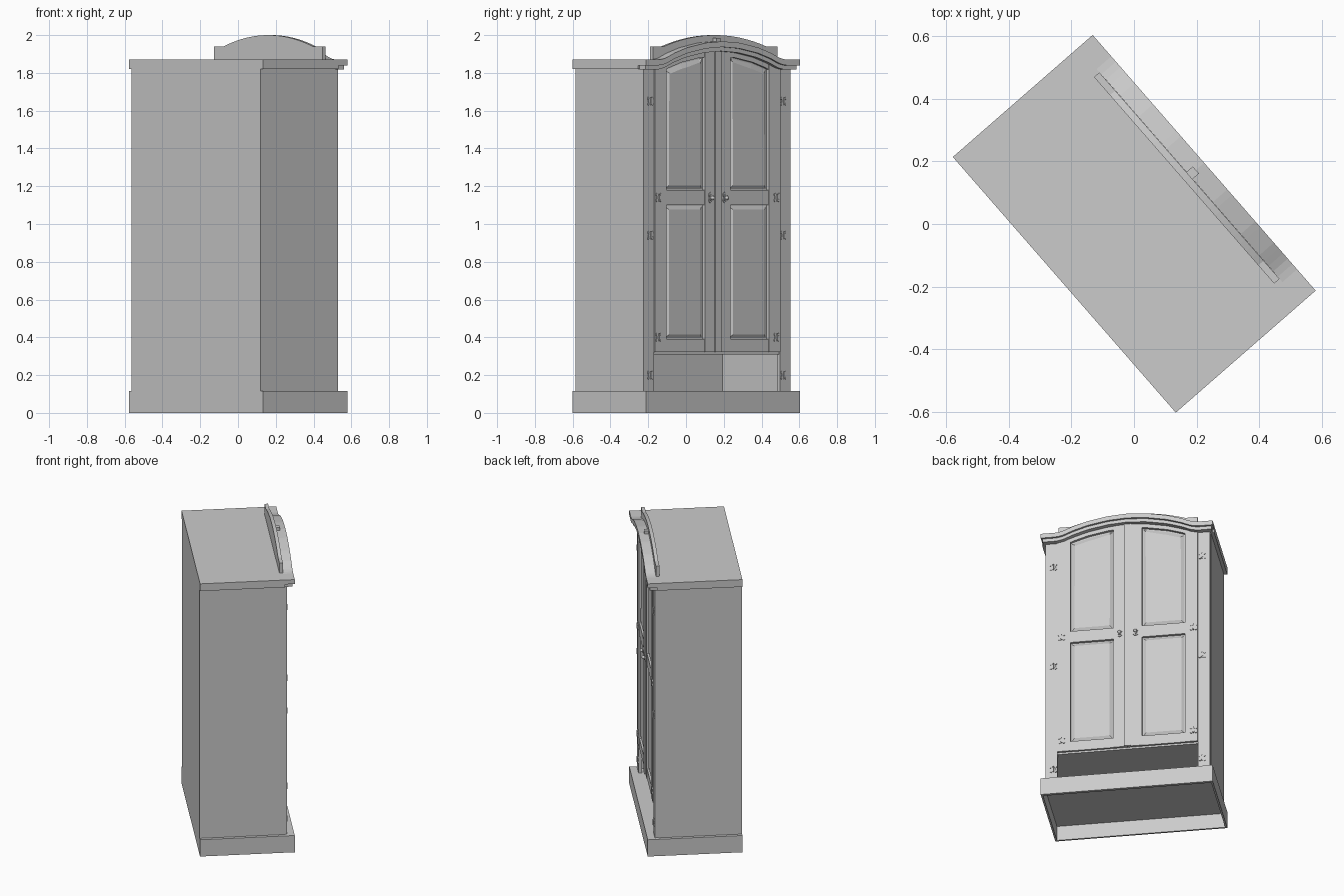
import bpy, bmesh, math
from mathutils import Vector

cube = bpy.data.objects.get("Cube")
if cube:
    bpy.data.objects.remove(cube, do_unlink=True)

TURN = math.radians(131.1)   # whole cabinet stands turned about z
W, BACK, FACE, LIP = 0.541, -0.295, 0.25, 0.297
BODY, DOOR = 0.52, 0.44

grey = bpy.data.materials.new("plain_grey")
grey.use_nodes = True
grey.diffuse_color = (0.6, 0.6, 0.6, 1)
bsdf = next(n for n in grey.node_tree.nodes if n.type == 'BSDF_PRINCIPLED')
bsdf.inputs["Base Color"].default_value = (0.6, 0.6, 0.6, 1)


def finish(name, bm):
    bmesh.ops.recalc_face_normals(bm, faces=bm.faces[:])
    mesh = bpy.data.meshes.new(name)
    bm.to_mesh(mesh)
    bm.free()
    mesh.materials.append(grey)
    ob = bpy.data.objects.new(name, mesh)
    ob.rotation_euler.z = TURN
    bpy.context.collection.objects.link(ob)
    return ob


def add_prism(bm, pts, d0, d1):
    """Extrude an outline of (across, up) points from depth d0 forward to d1."""
    face = bm.faces.new([bm.verts.new((u, -d0, z)) for u, z in pts])
    ext = bmesh.ops.extrude_face_region(bm, geom=[face])
    verts = [g for g in ext["geom"] if isinstance(g, bmesh.types.BMVert)]
    bmesh.ops.translate(bm, verts=verts, vec=Vector((0, d0 - d1, 0)))
    return [g for g in ext["geom"] if isinstance(g, bmesh.types.BMFace)][0]


def prism(name, pts, d0, d1):
    bm = bmesh.new()
    add_prism(bm, pts, d0, d1)
    return finish(name, bm)


def rect(u0, u1, z0, z1):
    return [(u0, z0), (u1, z0), (u1, z1), (u0, z1)]


def box(name, u0, u1, z0, z1, d0, d1):
    return prism(name, rect(u0, u1, z0, z1), d0, d1)


def oval(u, z, ru, rz, n=12):
    return [(u + ru * math.cos(2 * math.pi * i / n),
             z + rz * math.sin(2 * math.pi * i / n)) for i in range(n)]


def arch(u):
    """Top line of the cornice: flat ends, a short sweep, then a bow."""
    knots = [(0, 1.967), (0.12, 1.959), (0.25, 1.934), (0.34, 1.905),
             (0.4, 1.879), (0.44, 1.87), (0.6, 1.87)]
    u = abs(u)
    for (a, za), (b, zb) in zip(knots, knots[1:]):
        if u <= b:
            return za + (zb - za) * (u - a) / (b - a)


def curve(u0, u1, drop, n=24):
    return [(u0 + (u1 - u0) * i / n, arch(u0 + (u1 - u0) * i / n) - drop)
            for i in range(n + 1)]


def band(name, half, top, bottom, d0, d1):
    return prism(name, curve(-half, half, top, 48) + curve(half, -half, bottom, 48), d0, d1)


# Hollow plinth, open underneath
box("plinth_front", -W, W, 0, 0.115, LIP - 0.02, LIP)
box("plinth_back", -W, W, 0, 0.115, BACK, BACK + 0.012)
box("plinth_floor", -W, W, 0.1, 0.115, BACK + 0.012, LIP - 0.02)

# Carcass boards and open lower compartment
box("back_panel", -BODY, BODY, 0.115, 1.82, BACK, BACK + 0.012)
box("compartment_ceiling", -BODY + 0.015, BODY - 0.015, 0.31, 0.322, BACK + 0.012, 0.24)
box("top_board", -W, W, 1.82, 1.87, BACK, 0.235)
for s, side in ((1, "right"), (-1, "left")):
    lo, hi = sorted((s * (W - 0.012), s * W))
    box(side + "_plinth_side", lo, hi, 0, 0.1, BACK + 0.012, LIP - 0.02)
    lo, hi = sorted((s * (BODY - 0.015), s * BODY))
    box(side + "_side_panel", lo, hi, 0.115, 1.82, BACK + 0.012, 0.228)
    lo, hi = sorted((s * (DOOR + 0.003), s * (BODY - 0.003)))
    box(side + "_front_stile", lo, hi, 0.115, 1.84, 0.228, FACE)

# Arched cornice in two stepped bands
band("cornice_upper_band", W, 0, 0.03, 0.235, LIP)
band("cornice_lower_band", W - 0.01, 0.03, 0.052, 0.235, LIP - 0.014)

# Crown board behind the arch
crown = [(-0.437, 1.87), (0.437, 1.87), (0.437, 1.94)]
for i in range(25):
    u = 0.36 - 0.72 * i / 24
    crown.append((u, 1.94 + 0.06 * (1 - (u / 0.36) ** 2)))
crown.append((-0.437, 1.94))
prism("crown_board", crown, 0.212, 0.2345)
box("crown_middle_block", -0.015, 0.015, 1.94, 1.985, 0.2345, 0.262)


def raised_panel(name, pts):
    bm = bmesh.new()
    face = add_prism(bm, pts, 0.228, 0.235)
    bmesh.ops.recalc_face_normals(bm, faces=bm.faces[:])
    bmesh.ops.inset_region(bm, faces=[face], thickness=0.008, depth=0)
    bmesh.ops.inset_region(bm, faces=[face], thickness=0.026, depth=0.012)
    return finish(name, bm)


def hinge(name, u, z, d):
    bm = bmesh.new()
    for a in (-1, 1):
        for b in (-1, 1):
            add_prism(bm, oval(u + a * 0.014, z + b * 0.015, 0.008, 0.008), d, d + 0.005)
        add_prism(bm, oval(u + a * 0.009, z, 0.007, 0.014), d, d + 0.004)
    add_prism(bm, rect(u - 0.003, u + 0.003, z - 0.02, z + 0.02), d, d + 0.008)
    return finish(name, bm)


# Pair of arched doors with two raised panels each
IN, OUT, FRONT = 0.09, 0.36, 0.256
for s, side in ((1, "right"), (-1, "left")):
    def door_part(part, pts, d1=FRONT):
        return prism(side + "_door_" + part, [(s * u, z) for u, z in pts], 0.228, d1)

    door_part("inner_stile", [(0.002, 0.322), (IN, 0.322)] + curve(IN, 0.002, 0.05, 6))
    door_part("outer_stile", [(OUT, 0.322), (DOOR, 0.322)] + curve(DOOR, OUT, 0.05, 6))
    door_part("bottom_rail", rect(IN, OUT, 0.322, 0.39), FRONT - 0.003)
    door_part("middle_rail", rect(IN, OUT, 1.1, 1.18), FRONT - 0.003)
    door_part("top_rail", curve(IN, OUT, 0.078) + curve(OUT, IN, 0.05), FRONT - 0.003)

    raised_panel(side + "_door_lower_panel",
                 [(s * u, z) for u, z in rect(IN, OUT, 0.39, 1.1)])
    raised_panel(side + "_door_upper_panel",
                 [(s * u, z) for u, z in
                  [(IN, 1.18), (OUT, 1.18)] + curve(OUT, IN, 0.078, 10)])

    # Ornamental hinges on stiles and doors
    for z in (0.2, 0.94, 1.65):
        hinge(side + "_stile_hinge", s * 0.468, z, FACE)
    for z in (0.4, 1.14):
        hinge(side + "_door_hinge", s * 0.415, z, FRONT)

    # Handle plate, ring and knob
    bm = bmesh.new()
    for dz in (-0.014, 0.014):
        add_prism(bm, oval(s * 0.05, 1.14 + dz, 0.016, 0.015, 16), FRONT, FRONT + 0.005)
    add_prism(bm, oval(s * 0.05, 1.14, 0.011, 0.02, 16), FRONT, FRONT + 0.01)
    knob = bmesh.ops.create_uvsphere(bm, u_segments=16, v_segments=8, radius=0.011)
    bmesh.ops.translate(bm, verts=knob["verts"], vec=(s * 0.05, -FRONT - 0.016, 1.138))
    finish(side + "_handle", bm)

# Cover strip over the meeting edge of the doors
box("door_cover_strip", -0.022, 0.022, 0.322, 1.912, 0.25, 0.264)
